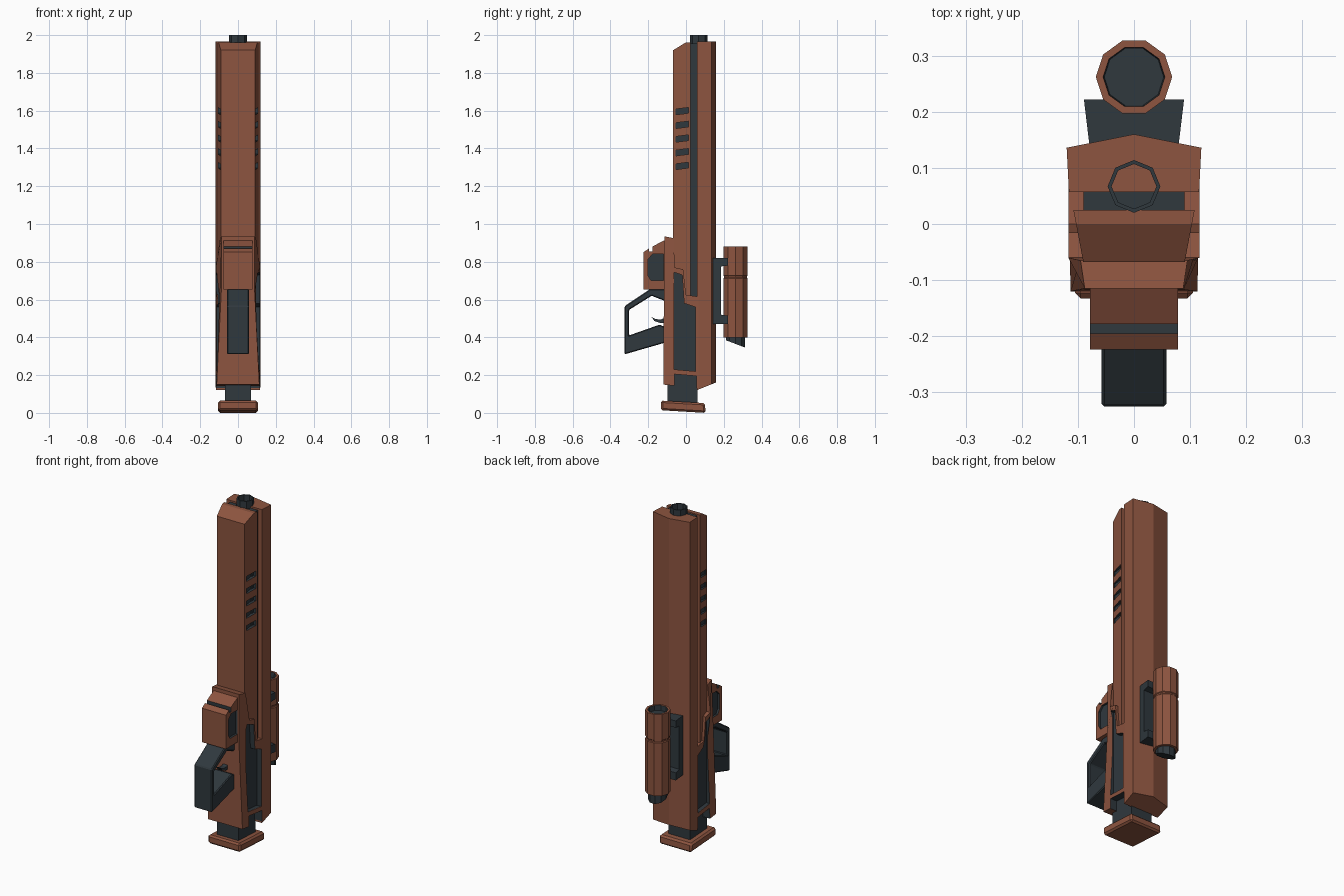
import bpy, bmesh, math

if "Cube" in bpy.data.objects:
    bpy.data.objects.remove(bpy.data.objects["Cube"])


def material(name, rgb):
    m = bpy.data.materials.new(name)
    m.diffuse_color = (*rgb, 1)
    m.use_nodes = True
    m.node_tree.nodes["Principled BSDF"].inputs["Base Color"].default_value = m.diffuse_color
    return m


MATS = [material("rust brown", (0.266, 0.089, 0.05)),
        material("dark slate", (0.029, 0.040, 0.048))]
BROWN, DARK = 0, 1


def finish(bm, name, mat=None):
    bmesh.ops.recalc_face_normals(bm, faces=bm.faces)
    if mat is not None:
        for f in bm.faces:
            f.material_index = mat
    mesh = bpy.data.meshes.new(name)
    bm.to_mesh(mesh)
    bm.free()
    for m in MATS:
        mesh.materials.append(m)
    ob = bpy.data.objects.new(name, mesh)
    bpy.context.collection.objects.link(ob)
    return ob


def bridge(bm, a, b):
    for i in range(len(a)):
        j = (i + 1) % len(a)
        bm.faces.new((a[i], a[j], b[j], b[i]))


def slab(name, profiles, hw, mat, inner=None):
    """Extrude (y, z) profiles across x; with inner set, make a mirrored pair."""
    width = hw if callable(hw) else (lambda y, z: hw)
    bm = bmesh.new()
    for prof in profiles:
        for s in ([1] if inner is None else [1, -1]):
            a = [bm.verts.new((s * width(y, z), y, z)) for y, z in prof]
            b = [bm.verts.new((-width(y, z) if inner is None else s * inner, y, z))
                 for y, z in prof]
            bm.faces.new(a)
            bm.faces.new(b)
            bridge(bm, a, b)
    return finish(bm, name, mat)


def cut(target, cutter):
    cutter.hide_render = True
    cutter.display_type = 'WIRE'
    m = target.modifiers.new("cut", 'BOOLEAN')
    m.operation, m.solver, m.object = 'DIFFERENCE', 'EXACT', cutter


def bevel(ob, w):
    m = ob.modifiers.new("bevel", 'BEVEL')
    m.width, m.segments = w, 1


def lathe(name, prof, n, y0, mats, phase=0.0, closed=False):
    """Spin (r, z) points about a vertical axis; mats gives a colour per band."""
    bm = bmesh.new()
    rings = [[bm.verts.new((r * math.cos(phase + 2 * math.pi * i / n),
                            y0 + r * math.sin(phase + 2 * math.pi * i / n), z))
              for i in range(n)] for r, z in prof]

    def band(a, b, m):
        for i in range(n):
            j = (i + 1) % n
            bm.faces.new((a[i], a[j], b[j], b[i])).material_index = m
    for k in range(len(rings) - 1):
        band(rings[k], rings[k + 1], mats[k])
    if closed:
        band(rings[-1], rings[0], mats[-1])
    else:
        bm.faces.new(rings[0]).material_index = mats[0]
        bm.faces.new(rings[-1]).material_index = mats[-1]
    return finish(bm, name)


# Handguard with chamfered nose
handguard = slab("handguard", [[(-0.068, 0.6), (-0.068, 1.92), (0, 1.962),
                                (0.025, 1.962), (0.025, 0.6)]],
                 lambda y, z: 0.108 + (y - 0.025) * 0.19, BROWN)

# Five vent slots on each side
vents = []
for i in range(5):
    z = 1.305 + 0.0725 * i
    vents.append([(-0.055, z - 0.017), (0.014, z - 0.008),
                  (0.014, z + 0.022), (-0.055, z + 0.013)])
cut(handguard, slab("vent_cutter", vents, 0.2, DARK, inner=0.085))

# Upper body: peaked section with a sloping lower end
bm = bmesh.new()
section = [(-0.116, 0.057), (0.116, 0.057), (0.12, 0.136), (0, 0.16), (-0.12, 0.136)]
low = [bm.verts.new((x, y, 0.12 + max(0, y - 0.057) * 0.4)) for x, y in section]
high = [bm.verts.new((x, y, 1.965)) for x, y in section]
bm.faces.new(low)
bm.faces.new(high)
bridge(bm, low, high)
finish(bm, "upper_body", BROWN)

# Dark core seen in the long side slot, and the hollow muzzle
slab("inner_core", [[(0.0, 0.6), (0.0, 1.955), (0.07, 1.955), (0.07, 0.6)]], 0.09, DARK)
lathe("muzzle", [(0.047, 1.94), (0.047, 2.0), (0.040, 2.0), (0.040, 1.94)],
      8, 0.067, [DARK] * 4, closed=True)


# Receiver, tapering towards its front face
def receiver_width(y, z):
    t = min(1, max(0, (y + 0.12) / 0.06))
    k = min(1, max(0, (z - 0.15) / 0.49))
    front = 0.113 - 0.026 * k
    back = 0.117 if z < 0.8 else 0.096
    return front + (back - front) * t


receiver = slab("receiver", [[(-0.12, 0.15), (-0.117, 0.64), (-0.115, 0.935),
                              (-0.065, 0.925), (-0.06, 0.77), (-0.015, 0.76),
                              (0.0, 0.625), (0.066, 0.615), (0.066, 0.13)]],
                receiver_width, BROWN)

# Recessed side panels and the open notch at the bottom
panel_cutter = slab("panel_cutter", [[(-0.064, 0.23), (0.05, 0.22), (0.05, 0.56),
                                      (-0.01, 0.58), (-0.02, 0.73), (-0.064, 0.745)]],
                    0.2, DARK, inner=0.088)
cut(receiver, panel_cutter)
cut(handguard, panel_cutter)
cut(receiver, slab("notch_cutter", [[(-0.06, 0.08), (0.055, 0.08),
                                     (0.055, 0.195), (-0.06, 0.205)]], 0.2, DARK))

# Stock stem and butt pad
slab("stock_stem", [[(-0.097, 0.04), (0.062, 0.04), (0.062, 0.22), (-0.097, 0.22)]],
     0.07, DARK)
bevel(slab("butt_pad", [[(-0.133, 0.065), (-0.133, 0.014), (0.104, 0.0), (0.1, 0.052)]],
           0.105, BROWN), 0.01)

# Front housing with top groove and dark side panels
housing = slab("front_housing", [[(-0.224, 0.652), (-0.224, 0.852), (-0.19, 0.874),
                                  (-0.1, 0.922), (-0.1, 0.652)]], 0.078, BROWN)
cut(housing, slab("groove_cutter", [[(-0.195, 0.855), (-0.178, 0.855),
                                     (-0.178, 0.95), (-0.195, 0.95)]], 0.2, DARK))
cut(housing, slab("housing_panel_cutter",
                  [[(-0.175, 0.842), (-0.118, 0.842), (-0.118, 0.7), (-0.185, 0.7),
                    (-0.2, 0.725), (-0.2, 0.815)]], 0.2, DARK, inner=0.066))

# Closed-loop grip and trigger
grip = slab("grip", [[(-0.10, 0.655), (-0.19, 0.655), (-0.325, 0.565), (-0.325, 0.31),
                      (-0.10, 0.375), (-0.10, 0.45), (-0.14, 0.467), (-0.302, 0.41),
                      (-0.302, 0.545), (-0.182, 0.62), (-0.10, 0.588)]], 0.058, DARK)
bevel(grip, 0.005)
slab("trigger", [[(-0.182, 0.507), (-0.16, 0.496), (-0.13, 0.495), (-0.10, 0.51),
                  (-0.10, 0.475), (-0.14, 0.477), (-0.168, 0.487)]], 0.015, DARK)

# Scope mount and ten-sided scope tube
slab("scope_mount", [[(0.135, 0.47), (0.222, 0.47), (0.222, 0.515), (0.184, 0.52),
                      (0.184, 0.775), (0.222, 0.78), (0.222, 0.82), (0.135, 0.82)]],
     lambda y, z: 0.08 + (y - 0.145) * 0.12, DARK)
scope = lathe("scope", [(0.053, 0.85), (0.055, 0.88), (0.068, 0.88), (0.068, 0.728),
                        (0.064, 0.724), (0.064, 0.716), (0.068, 0.712), (0.068, 0.40),
                        (0.053, 0.40), (0.053, 0.36)], 10, 0.262,
              [DARK, BROWN, BROWN, BROWN, BROWN, BROWN, BROWN, BROWN, DARK])
for v in scope.data.vertices:  # slanted eyepiece
    if v.co.z < 0.39:
        v.co.z = 0.385 - (v.co.y - 0.21) * 0.38
